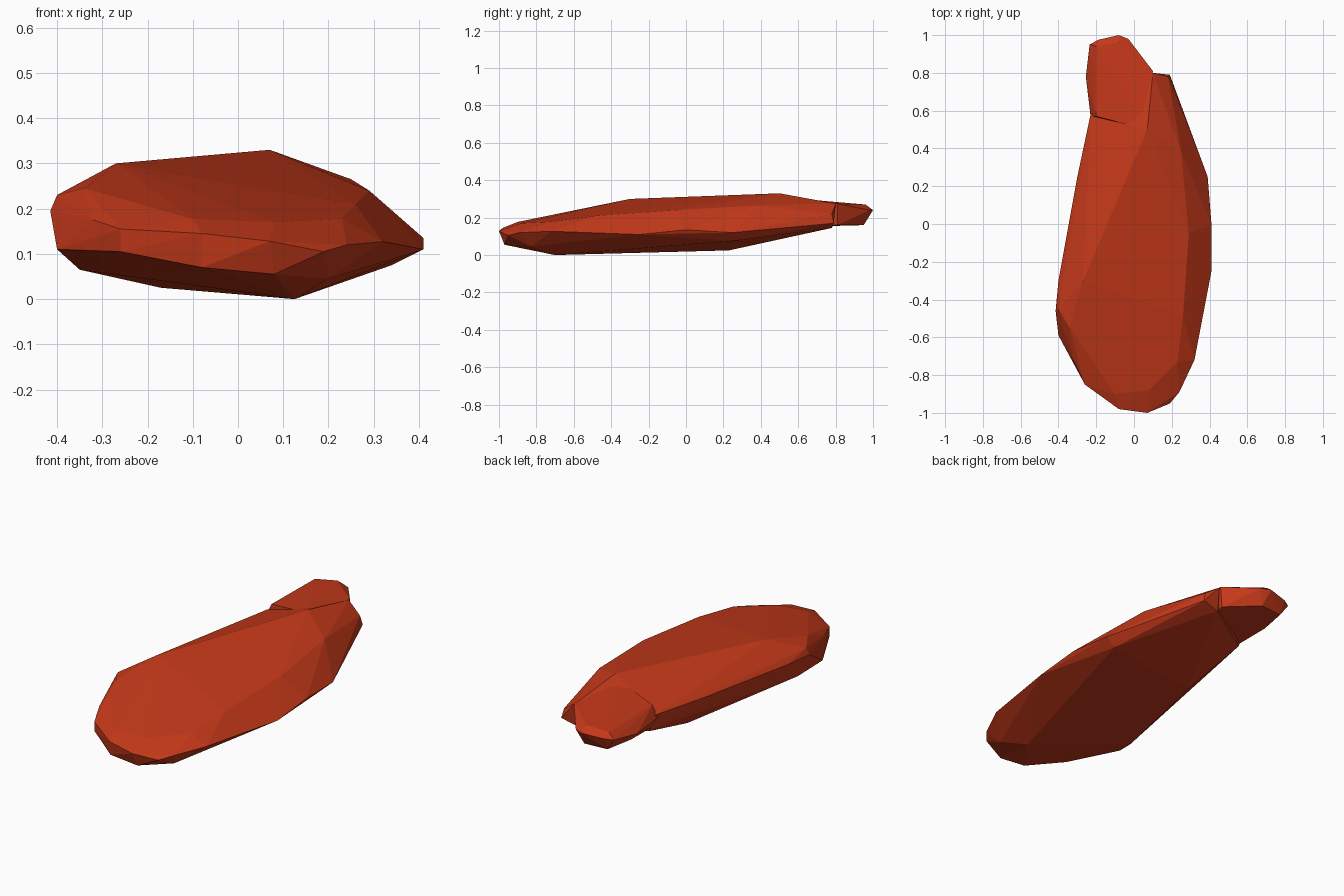
import bpy, bmesh

red = bpy.data.materials.new("rust_red")
red.diffuse_color = (0.55, 0.04, 0.01, 1)


def faceted_stone(name, *rims):
    """Flat-faced solid wrapped tightly round a few outline rims."""
    bm = bmesh.new()
    for rim in rims:
        for p in rim:
            bm.verts.new(p)
    res = bmesh.ops.convex_hull(bm, input=bm.verts)
    junk = {g for g in res["geom_interior"] + res["geom_unused"]
            if isinstance(g, bmesh.types.BMVert) and g.is_valid}
    bmesh.ops.delete(bm, geom=list(junk), context='VERTS')
    bmesh.ops.dissolve_limit(bm, angle_limit=0.03, verts=bm.verts, edges=bm.edges)
    bmesh.ops.recalc_face_normals(bm, faces=bm.faces)
    me = bpy.data.meshes.new(name)
    bm.to_mesh(me)
    bm.free()
    me.materials.append(red)
    ob = bpy.data.objects.new(name, me)
    bpy.context.collection.objects.link(ob)
    return ob


# Main slab: ridge on top, rim round the middle, keel underneath
top_ridge = [(-.34, -.55, .245), (-.27, -.30, .30), (-.17, -.10, .30),
             (.07, .50, .33), (.10, .80, .275)]
right_ridge = [(-.10, -.90, .177), (.08, -.88, .17), (.23, -.73, .178),
               (.26, -.48, .21), (.29, -.05, .24), (.25, .38, .265),
               (.18, .78, .22)]
front_rim = [(-.32, -.72, .175), (-.26, -.85, .155), (-.08, -.98, .145),
             (.07, -1, .128), (.19, -.95, .105), (.24, -.89, .12),
             (.32, -.72, .127)]
side_rims = [(.41, -.25, .11), (.41, 0, .135), (.39, .25, .12),
             (.19, .79, .17), (-.40, -.45, .23), (-.415, -.46, .195),
             (-.40, -.59, .11), (-.40, -.30, .20), (-.30, .25, .21),
             (-.23, .58, .22)]
keel = [(-.26, -.85, .105), (-.08, -.97, .07), (.08, -.97, .055),
        (.20, -.83, .045), (.125, -.70, 0), (-.35, -.45, .065),
        (-.17, .23, .025), (.34, .25, .075), (.10, .78, .145),
        (-.20, .60, .13)]
faceted_stone("main_slab", top_ridge, right_ridge, front_rim, side_rims, keel)

# Narrow tail at the back
tail_top = [(-.20, .57, .26), (-.20, .94, .255), (-.08, .96, .27),
            (.10, .81, .275), (.07, .50, .31)]
tail_rim = [(-.23, .57, .20), (-.255, .78, .20), (-.235, .95, .225),
            (-.19, .975, .23), (-.08, 1, .24), (-.03, .98, .24)]
tail_base = [(-.21, .57, .15), (-.22, .78, .16), (-.19, .94, .16),
             (-.06, .95, .16), (.09, .81, .16), (.05, .55, .15)]
faceted_stone("tail", tail_top, tail_rim, tail_base)
